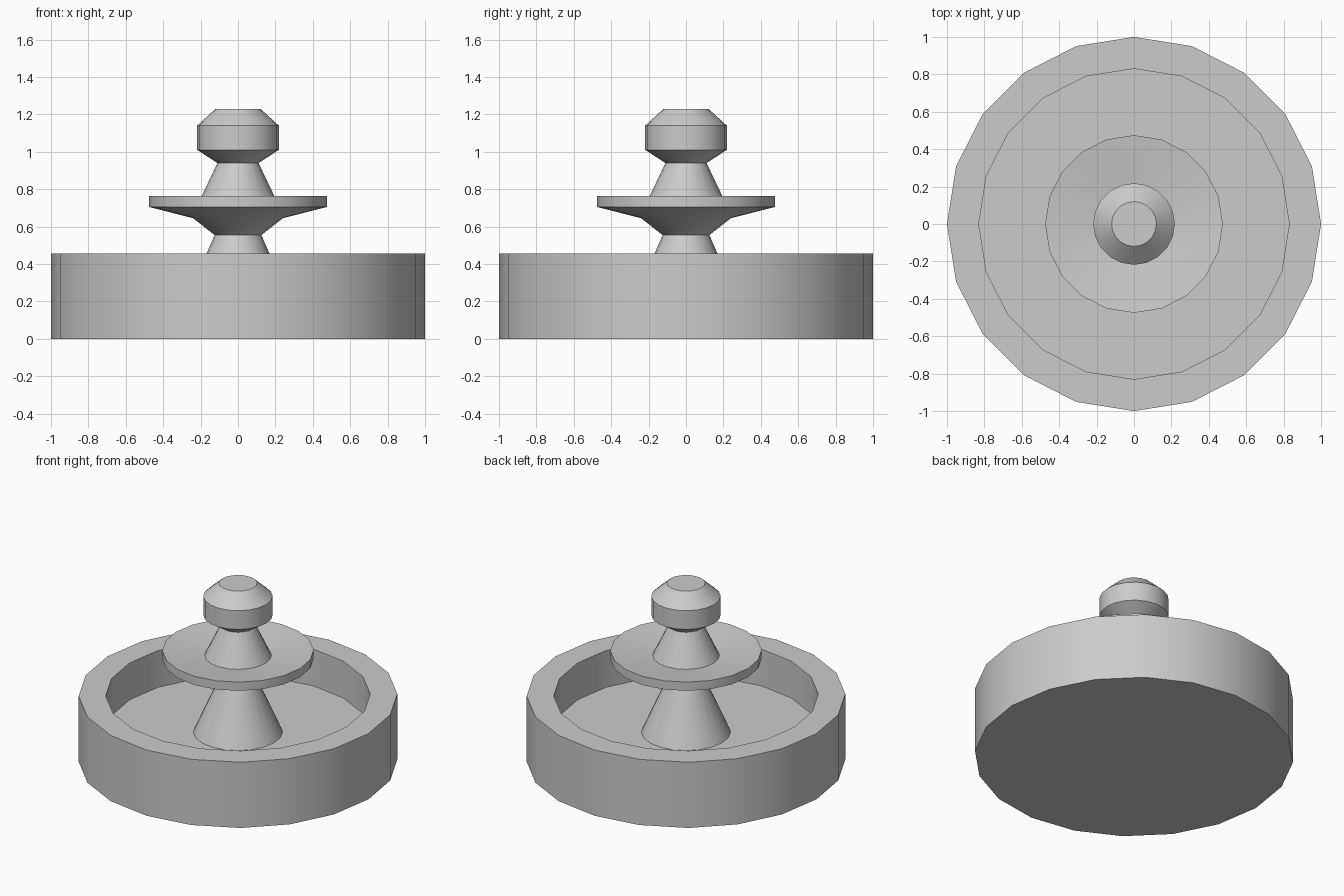
import bpy, bmesh
from math import cos, sin, pi, radians

if "Cube" in bpy.data.objects:
    bpy.data.objects.remove(bpy.data.objects["Cube"])

SIDES = 20


def lathe(name, profile):
    """Revolve (radius, z) points, listed from bottom/outside upwards; radius 0 closes with a cap."""
    bm = bmesh.new()
    rings = []
    for r, z in profile:
        if r == 0:
            rings.append(None)
            continue
        rings.append([bm.verts.new((r * cos(2 * pi * i / SIDES), r * sin(2 * pi * i / SIDES), z))
                      for i in range(SIDES)])
    for a, b in zip(rings, rings[1:]):
        if a is None:
            bm.faces.new(b[::-1])
        elif b is None:
            bm.faces.new(a)
        else:
            for i in range(SIDES):
                j = (i + 1) % SIDES
                bm.faces.new((a[i], a[j], b[j], b[i]))
    mesh = bpy.data.meshes.new(name)
    bm.to_mesh(mesh)
    bm.free()
    ob = bpy.data.objects.new(name, mesh)
    bpy.context.collection.objects.link(ob)
    bpy.ops.object.select_all(action='DESELECT')
    ob.select_set(True)
    bpy.context.view_layer.objects.active = ob
    bpy.ops.object.shade_smooth_by_angle(angle=radians(25))
    return ob


# Lower pool: flat underside, outer wall, rim, inner wall and floor
lathe("basin", [(0, 0), (1, 0), (1, 0.455), (0.83, 0.455), (0.83, 0.2), (0.28, 0.2)])
# Tapered foot rising from the pool floor
lathe("pedestal", [(0.28, 0.2), (0.125, 0.555)])
# Upper dish with a slightly hollow top
lathe("upper_dish", [(0.125, 0.555), (0.24, 0.645), (0.475, 0.705), (0.475, 0.765), (0.21, 0.73)])
# Tapered neck
lathe("neck", [(0.21, 0.73), (0.11, 0.94)])
# Finial on top
lathe("finial", [(0.11, 0.94), (0.218, 1.01), (0.218, 1.14), (0.12, 1.23), (0, 1.23)])
